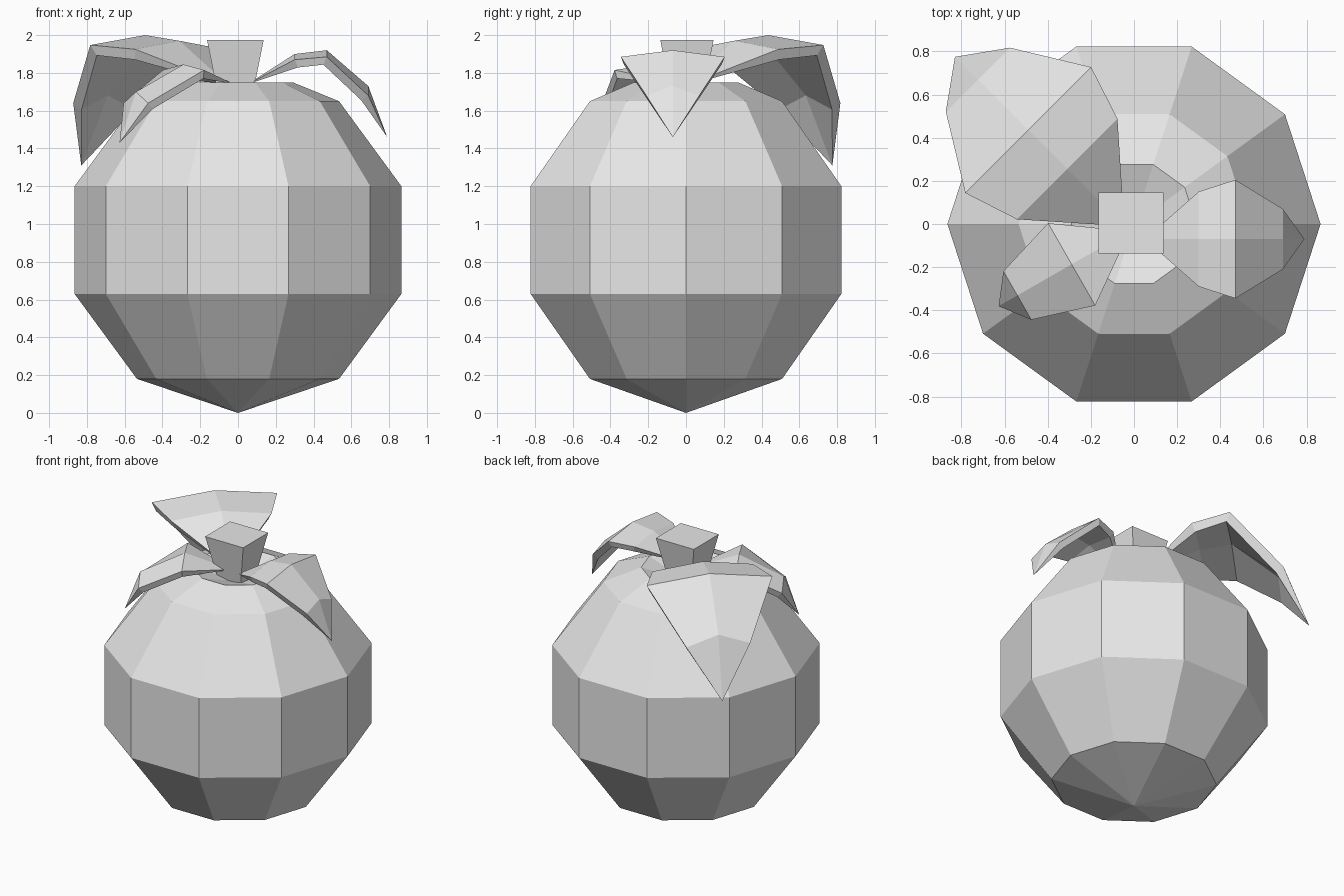
import bpy, bmesh
from math import cos, sin, pi, radians, hypot
from mathutils import Vector

cube = bpy.data.objects.get("Cube")
if cube:
    bpy.data.objects.remove(cube, do_unlink=True)

GREY = (0.8, 0.8, 0.8, 1)
mat = bpy.data.materials.new("light_grey")
mat.use_nodes = True
mat.diffuse_color = GREY
mat.node_tree.nodes["Principled BSDF"].inputs["Base Color"].default_value = GREY


def finish(bm, name):
    bmesh.ops.recalc_face_normals(bm, faces=bm.faces)
    mesh = bpy.data.meshes.new(name)
    bm.to_mesh(mesh)
    bm.free()
    mesh.materials.append(mat)
    obj = bpy.data.objects.new(name, mesh)
    bpy.context.collection.objects.link(obj)
    return obj


def lathe(name, profile, sides):
    """Faceted closed solid whose profile starts and ends on the axis."""
    bm = bmesh.new()
    rings = []
    for r, z in profile:
        n = sides if r else 1
        rings.append([bm.verts.new((r * cos(2 * pi * i / sides), r * sin(2 * pi * i / sides), z))
                      for i in range(n)])
    for a, b in zip(rings, rings[1:]):
        for i in range(sides):
            j = (i + 1) % sides
            corners = [a[i % len(a)], a[j % len(a)], b[j % len(b)], b[i % len(b)]]
            bm.faces.new(list(dict.fromkeys(corners)))
    return finish(bm, name)


def leaf(name, base, angle, stations, scale=1, thick=0.045):
    """Folded leaf: stations are (distance, half width, rib height, edge height)."""
    bm = bmesh.new()
    out = Vector((cos(radians(angle)), sin(radians(angle)), 0))
    side = Vector((-out.y, out.x, 0))

    def point(d, w, z):
        return bm.verts.new(Vector(base) + scale * (out * d + side * w + Vector((0, 0, z))))

    root = point(*[stations[0][k] for k in (0, 1, 2)])
    tip = point(*[stations[-1][k] for k in (0, 1, 2)])
    top, bottom = [], []
    for k in range(1, len(stations) - 1):
        d, w, rib, edge = stations[k]
        prev, nxt = stations[k - 1], stations[k + 1]
        run, rise = nxt[0] - prev[0], nxt[2] - prev[2]
        t = thick / scale / hypot(run, rise)
        dd, dz = rise * t, -run * t
        top.append([point(d, w, edge), point(d, 0, rib), point(d, -w, edge)])
        w *= 0.94
        bottom.append([point(d + dd, w, edge + dz), point(d + dd, 0, rib + dz),
                       point(d + dd, -w, edge + dz)])
    # Upper and lower skins
    for rows in (top, bottom):
        for i in (0, 1):
            bm.faces.new((root, rows[0][i], rows[0][i + 1]))
            bm.faces.new((tip, rows[-1][i], rows[-1][i + 1]))
            for a, b in zip(rows, rows[1:]):
                bm.faces.new((a[i], a[i + 1], b[i + 1], b[i]))
    # Rim along both edges
    for i in (0, 2):
        bm.faces.new((root, top[0][i], bottom[0][i]))
        bm.faces.new((tip, top[-1][i], bottom[-1][i]))
        for k in range(len(top) - 1):
            bm.faces.new((top[k][i], top[k + 1][i], bottom[k + 1][i], bottom[k][i]))
    return finish(bm, name)


# Ten-sided fruit body with a dimple on top
lathe("fruit_body", [(0, 0), (0.535, 0.18), (0.865, 0.63), (0.865, 1.2),
                     (0.535, 1.65), (0.29, 1.75), (0, 1.65)], 10)

# Square stem, wider at the top
bm = bmesh.new()
bmesh.ops.create_cube(bm, size=1)
for v in bm.verts:
    upper = v.co.z > 0
    width, z = (0.3, 1.975) if upper else (0.15, 1.6)
    v.co = (v.co.x * width - 0.014, v.co.y * width * 0.94 + 0.005, z)
finish(bm, "stem")

# Leaves
LONG = [(0, 0, 0, 0), (0.25, 0.22, 0.16, 0.13), (0.42, 0.275, 0.18, 0.145),
        (0.64, 0.14, -0.01, -0.06), (0.74, 0, -0.28, 0)]
SHORT = [(0, 0, 0, 0), (0.31, 0.22, 0.105, 0.075),
         (0.60, 0.13, -0.04, -0.10), (0.70, 0, -0.31, 0)]
leaf("left_leaf", (0.05, -0.07, 1.74), 0, LONG)
leaf("back_right_leaf", (-0.045, -0.01, 1.73), 135, LONG, 1.5, 0.06)
leaf("front_right_leaf", (-0.02, -0.033, 1.74), 209.8, SHORT)
